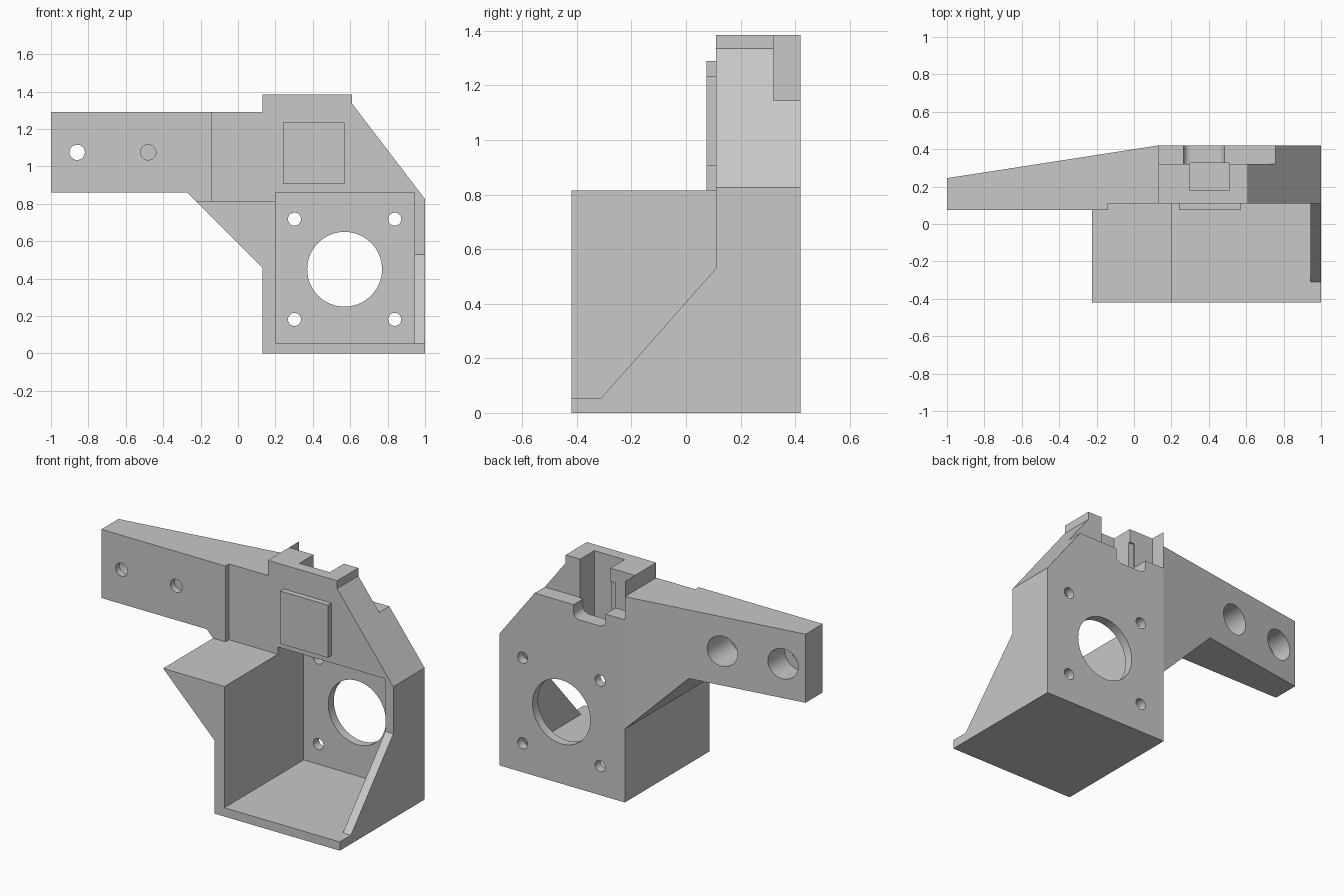
import bpy, bmesh, math
from mathutils import Vector

if "Cube" in bpy.data.objects:
    bpy.data.objects.remove(bpy.data.objects["Cube"])

grey = bpy.data.materials.new("plain_grey")
grey.use_nodes = True
grey.diffuse_color = (0.58, 0.58, 0.58, 1)
grey.node_tree.nodes["Principled BSDF"].inputs["Base Color"].default_value = grey.diffuse_color


def prism(name, outline, lo, hi, axis="y"):
    """Extrude a 2D outline along the given axis from lo to hi."""
    place = {"x": lambda p, t: (t, p[0], p[1]),
             "y": lambda p, t: (p[0], t, p[1]),
             "z": lambda p, t: (p[0], p[1], t)}[axis]
    bm = bmesh.new()
    face = bm.faces.new([bm.verts.new(place(p, lo)) for p in outline])
    out = bmesh.ops.extrude_face_region(bm, geom=[face])
    verts = [v for v in out["geom"] if isinstance(v, bmesh.types.BMVert)]
    shift = Vector(place((0, 0), hi - lo))
    bmesh.ops.translate(bm, verts=verts, vec=shift)
    bmesh.ops.recalc_face_normals(bm, faces=bm.faces)
    mesh = bpy.data.meshes.new(name)
    bm.to_mesh(mesh)
    bm.free()
    mesh.materials.append(grey)
    obj = bpy.data.objects.new(name, mesh)
    bpy.context.collection.objects.link(obj)
    return obj


def box(name, x, y, z):
    return prism(name, [(x[0], z[0]), (x[1], z[0]), (x[1], z[1]), (x[0], z[1])], *y)


def drill(name, x, z, r, y, sides=32):
    turn = [2 * math.pi * i / sides for i in range(sides)]
    return prism(name, [(x + r * math.cos(a), z + r * math.sin(a)) for a in turn], *y)


def combine(target, tool, operation):
    """Apply a boolean and discard the tool object."""
    tool.hide_render = True
    mod = target.modifiers.new("shape", "BOOLEAN")
    mod.operation, mod.object, mod.solver = operation, tool, "EXACT"
    bpy.context.view_layer.update()
    graph = bpy.context.evaluated_depsgraph_get()
    mesh = bpy.data.meshes.new_from_object(target.evaluated_get(graph))
    target.modifiers.clear()
    target.data = mesh
    bpy.data.objects.remove(tool)


# Main housing: upper block and back plate
bracket = prism("motor_bracket", [(.13, 0), (1, 0), (1, .825), (.61, 1.335),
                                  (.61, 1.385), (.13, 1.385)], .11, .42)

# Tapered arm: front outline intersected with plan outline
arm = prism("arm", [(-1, .86), (-.27, .86), (.13, .46), (.3, .46),
                    (.3, 1.29), (-1, 1.29)], -1, 1)
plan = prism("arm_plan", [(-1, .075), (-.14, .075), (-.14, .11), (.3, .11),
                          (.3, .42), (.13, .42), (-1, .245)], 0, 2, "z")
combine(arm, plan, "INTERSECT")

# Walls, floor, wedge and raised pad
parts = [
    arm,
    prism("left_wall", [(.13, 0), (.3, 0), (.3, .815), (-.225, .815), (.13, .46)], -.42, .2),
    box("floor", (.13, 1), (-.42, .2), (0, .055)),
    prism("right_wall", [(-.42, 0), (.2, 0), (.2, .7), (.11, .7), (.11, .53),
                         (-.31, .055), (-.42, .055)], .9, 1, "x"),
    box("raised_pad", (.24, .57), (.075, .15), (.905, 1.235)),
]
for part in parts:
    combine(bracket, part, "UNION")

# Motor cavity, rear step and nut slot
cuts = [
    box("cavity", (.2, .945), (-.6, .365), (.055, .86)),
    box("rear_step", (.13, 1.1), (.32, .6), (1.145, 1.6)),
    box("nut_slot", (.3, .51), (.18, .325), (.965, 1.6)),
]

# Round-bottomed notch behind the slot
r = .04
notch = [(.265, 1.3)]
for cx, start in ((.265 + r, math.pi), (.485 - r, 1.5 * math.pi)):
    for i in range(7):
        a = start + i * math.pi / 12
        notch.append((cx + r * math.cos(a), 1.06 + r + r * math.sin(a)))
notch.append((.485, 1.3))
cuts.append(prism("notch", notch, .31, .6))

# Shaft opening, screw holes and counterbored arm holes
cuts.append(drill("shaft_hole", .57, .45, .2, (.3, .6), 64))
for sx in (-1, 1):
    for sz in (-1, 1):
        cuts.append(drill("screw_hole", .57 + sx * .268, .45 + sz * .268, .035, (.3, .6)))
for x in (-.86, -.48):
    cuts.append(drill("arm_hole", x, 1.075, .041, (0, .6)))
    cuts.append(drill("counterbore", x, 1.075, .095, (.115, .6)))
for cut in cuts:
    combine(bracket, cut, "DIFFERENCE")

# Smooth the round holes while keeping hard edges
bpy.ops.object.select_all(action="DESELECT")
bracket.select_set(True)
bpy.context.view_layer.objects.active = bracket
bpy.ops.object.shade_smooth_by_angle(angle=math.radians(25))
